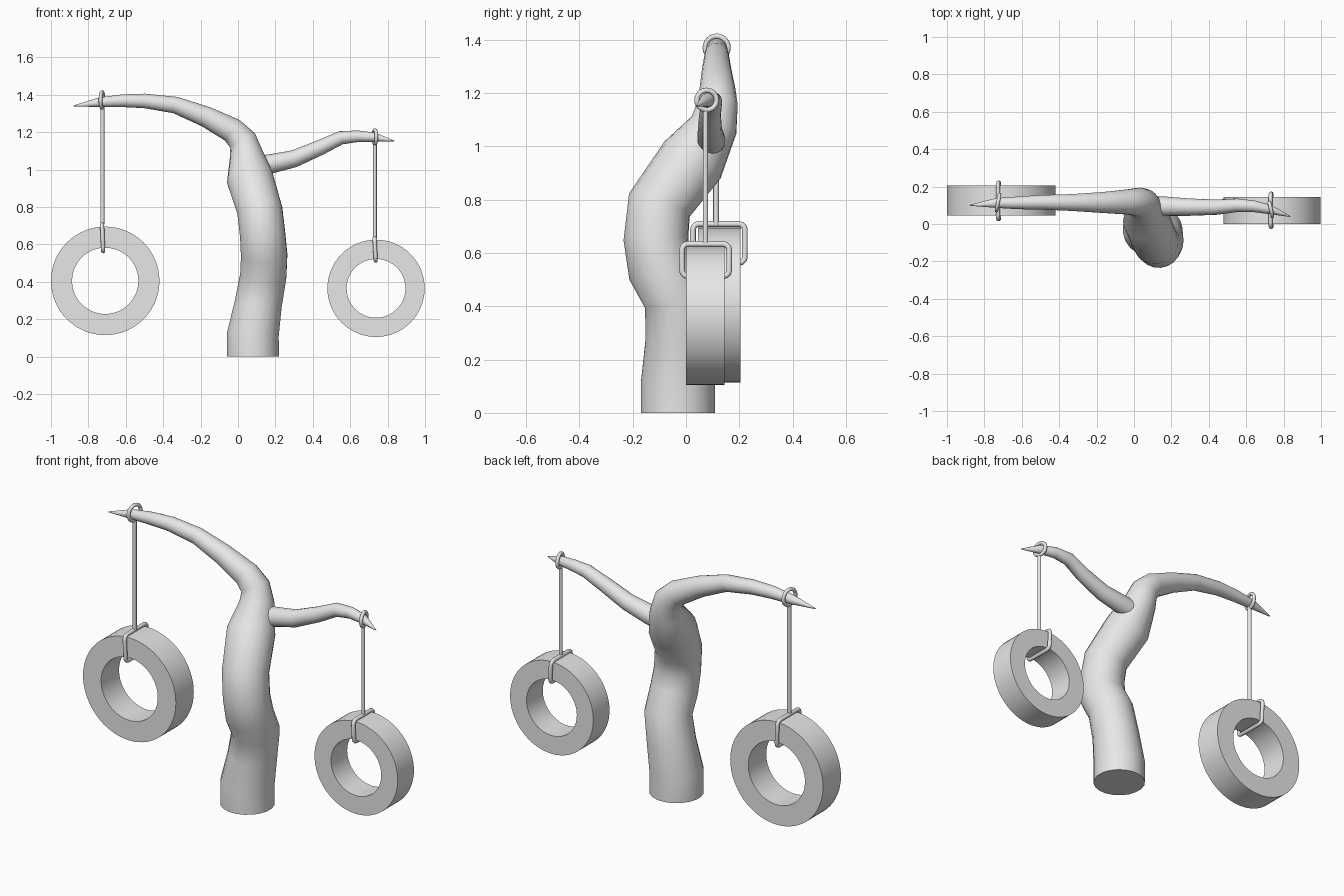
import bpy, bmesh, math
from mathutils import Vector

if "Cube" in bpy.data.objects:
    bpy.data.objects.remove(bpy.data.objects["Cube"])

grey = bpy.data.materials.new("light_grey")
grey.diffuse_color = (0.8, 0.8, 0.8, 1)
grey.use_nodes = True
grey.node_tree.nodes["Principled BSDF"].inputs["Base Color"].default_value = grey.diffuse_color


def finish(name, bm, angle=40):
    bmesh.ops.recalc_face_normals(bm, faces=bm.faces)
    mesh = bpy.data.meshes.new(name)
    bm.to_mesh(mesh)
    bm.free()
    obj = bpy.data.objects.new(name, mesh)
    bpy.context.collection.objects.link(obj)
    mesh.materials.append(grey)
    bpy.ops.object.select_all(action='DESELECT')
    bpy.context.view_layer.objects.active = obj
    obj.select_set(True)
    bpy.ops.object.shade_smooth_by_angle(angle=math.radians(angle))
    return obj


def tube(name, path, sides=16, closed=False, angle=60):
    """Sweep a circle along (x, y, z, radius) points, mitred at each bend."""
    bm = bmesh.new()
    pts = [Vector(p[:3]) for p in path]
    n = len(pts)
    rings, prev, u = [], None, None
    for i, p in enumerate(pts):
        a = pts[i - 1] if i or closed else p
        b = pts[(i + 1) % n] if i < n - 1 or closed else p
        t = ((p - a).normalized() + (b - p).normalized()).normalized()
        if prev is None:
            u = t.orthogonal().normalized()
        else:
            u = prev.rotation_difference(t) @ u
        u = (u - t * u.dot(t)).normalized()
        v = t.cross(u)
        prev = t
        ring = []
        for k in range(sides):
            w = 2 * math.pi * k / sides
            ring.append(bm.verts.new(p + (u * math.cos(w) + v * math.sin(w)) * path[i][3]))
        rings.append(ring)
    for i in range(n if closed else n - 1):
        r, s = rings[i], rings[(i + 1) % n]
        for k in range(sides):
            m = (k + 1) % sides
            bm.faces.new((r[k], r[m], s[m], s[k]))
    if not closed:
        bm.faces.new(rings[0])
        bm.faces.new(rings[-1])
    return finish(name, bm, angle)


def tire(name, x, z, y0, y1, outer, inner, seg=64):
    """Flat-sided hollow wheel lying in the xz plane."""
    bm = bmesh.new()
    profile = [(outer, y0), (outer, y1), (inner, y1), (inner, y0)]
    rings = []
    for k in range(seg):
        w = 2 * math.pi * k / seg
        rings.append([bm.verts.new((x + r * math.cos(w), y, z + r * math.sin(w)))
                      for r, y in profile])
    for k in range(seg):
        a, b = rings[k], rings[(k + 1) % seg]
        for j in range(4):
            m = (j + 1) % 4
            bm.faces.new((a[j], a[m], b[m], b[j]))
    finish(name, bm)


def rope_loop(name, x, y0, y1, z0, z1, r=0.011, corner=0.022):
    """Closed rounded rectangle of rope around the tire section."""
    path = []
    for cy, cz, start in ((y1 - corner, z1 - corner, 0), (y0 + corner, z1 - corner, 90),
                          (y0 + corner, z0 + corner, 180), (y1 - corner, z0 + corner, 270)):
        for d in (0, 30, 60, 90):
            w = math.radians(start + d)
            z = cz + corner * math.sin(w)
            lean = 0.006 * (z1 - z) / (z1 - z0)
            path.append((x + lean, cy + corner * math.cos(w), z, r))
    tube(name, path, 10, True)


def rope_ring(name, x, y, z, major, lean, r=0.01):
    """Knot ring around a branch."""
    path = []
    for k in range(24):
        w = 2 * math.pi * k / 24
        path.append((x + lean * math.cos(w), y + major * math.cos(w), z + major * math.sin(w), r))
    tube(name, path, 10, True)


# Trunk bending over into the long left branch
tube("trunk_and_left_branch", [
    (0.08, -0.03, 0, 0.14), (0.08, -0.03, 0.12, 0.14), (0.108, -0.025, 0.28, 0.128),
    (0.135, -0.035, 0.43, 0.125), (0.14, -0.095, 0.54, 0.125), (0.132, -0.113, 0.65, 0.122),
    (0.117, -0.1, 0.78, 0.122), (0.065, 0.025, 0.95, 0.126), (0.045, 0.105, 1.08, 0.09),
    (0.025, 0.118, 1.155, 0.077), (-0.03, 0.118, 1.21, 0.068), (-0.17, 0.115, 1.282, 0.056),
    (-0.335, 0.115, 1.345, 0.045), (-0.5, 0.116, 1.367, 0.039), (-0.62, 0.113, 1.368, 0.034),
    (-0.74, 0.112, 1.36, 0.026), (-0.88, 0.1, 1.34, 0.002)], 20)

# Shorter right branch
tube("right_branch", [
    (0.06, 0.09, 1.01, 0.055), (0.15, 0.095, 1.025, 0.053), (0.3, 0.09, 1.058, 0.046),
    (0.44, 0.09, 1.118, 0.041), (0.55, 0.1, 1.17, 0.036), (0.64, 0.095, 1.178, 0.031),
    (0.73, 0.077, 1.173, 0.025), (0.835, 0.04, 1.153, 0.002)])

# Left swing
tire("left_tire", -0.71, 0.405, 0.045, 0.205, 0.29, 0.177)
tube("left_rope", [(-0.725, 0.113, 0.705, 0.011), (-0.725, 0.113, 1.335, 0.011)], 10)
rope_loop("left_tire_loop", -0.727, 0.026, 0.221, 0.563, 0.709)
rope_ring("left_branch_ring", -0.727, 0.115, 1.371, 0.043, 0.008)

# Right swing
tire("right_tire", 0.738, 0.365, 0.0, 0.145, 0.26, 0.157)
tube("right_rope", [(0.732, 0.073, 0.635, 0.01), (0.732, 0.073, 1.14, 0.01)], 10)
rope_loop("right_tire_loop", 0.73, -0.015, 0.162, 0.513, 0.634)
rope_ring("right_branch_ring", 0.732, 0.078, 1.174, 0.037, -0.008)
